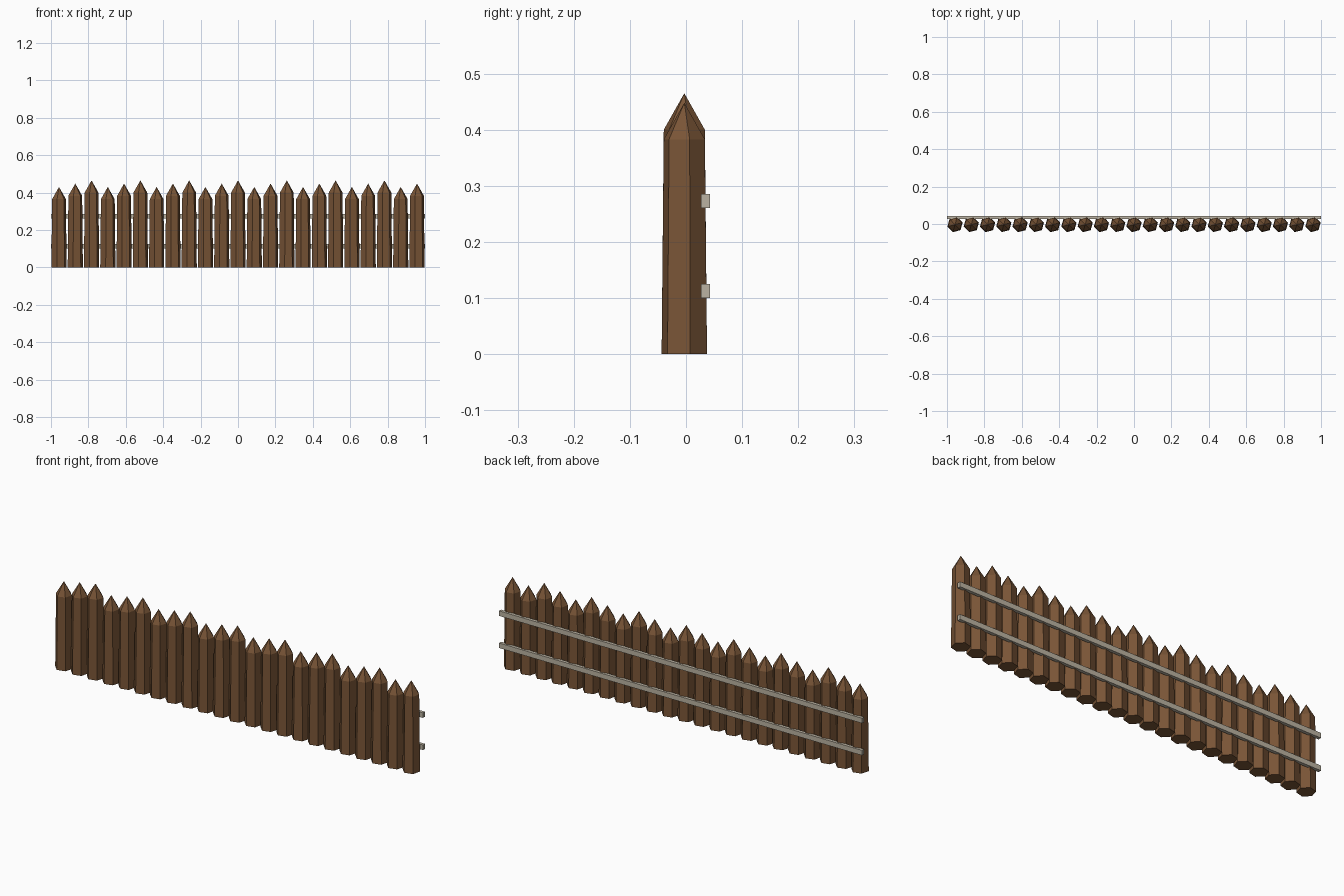
import bpy
import bmesh
from math import cos, sin, pi, radians

cube = bpy.data.objects.get("Cube")
if cube:
    bpy.data.objects.remove(cube, do_unlink=True)


def make_material(name, color):
    mat = bpy.data.materials.new(name)
    mat.use_nodes = True
    mat.diffuse_color = color
    mat.node_tree.nodes["Principled BSDF"].inputs["Base Color"].default_value = color
    return mat


def add_object(name, bm, mat):
    bmesh.ops.recalc_face_normals(bm, faces=bm.faces)
    mesh = bpy.data.meshes.new(name)
    bm.to_mesh(mesh)
    bm.free()
    mesh.materials.append(mat)
    obj = bpy.data.objects.new(name, mesh)
    bpy.context.collection.objects.link(obj)
    return obj


def add_post(name, x, height, mat):
    """Tapered six-sided stake with a pointed tip."""
    bm = bmesh.new()

    def ring(radius, z):
        angles = [radians(14.5) + i * pi / 3 for i in range(SIDES)]
        return [bm.verts.new((radius * cos(a), radius * sin(a), z)) for a in angles]

    low = ring(0.042, 0)
    high = ring(0.038, height - TIP)
    apex = bm.verts.new((0, 0, height))
    bm.faces.new(low)
    for i in range(SIDES):
        j = (i + 1) % SIDES
        bm.faces.new((low[i], low[j], high[j], high[i]))
        bm.faces.new((high[i], high[j], apex))
    add_object(name, bm, mat).location = (x, -0.003, 0)


def add_rail(name, z, mat):
    bm = bmesh.new()
    bmesh.ops.create_cube(bm, size=1)
    bmesh.ops.scale(bm, vec=(2, 0.016, 0.025), verts=bm.verts)
    add_object(name, bm, mat).location = (0, 0.035, z)


SIDES = 6
TIP = 0.065
COUNT = 23
SPACING = 0.087
HEIGHTS = (0.43, 0.448, 0.465)

brown = make_material("brown wood", (0.19, 0.09, 0.037, 1))
grey = make_material("weathered grey wood", (0.50, 0.45, 0.36, 1))

# Row of stakes in three repeating heights
for n in range(COUNT):
    add_post(f"post_{n + 1}", (n - (COUNT - 1) / 2) * SPACING, HEIGHTS[n % 3], brown)

# Two rails along the back
add_rail("lower_rail", 0.113, grey)
add_rail("upper_rail", 0.273, grey)
